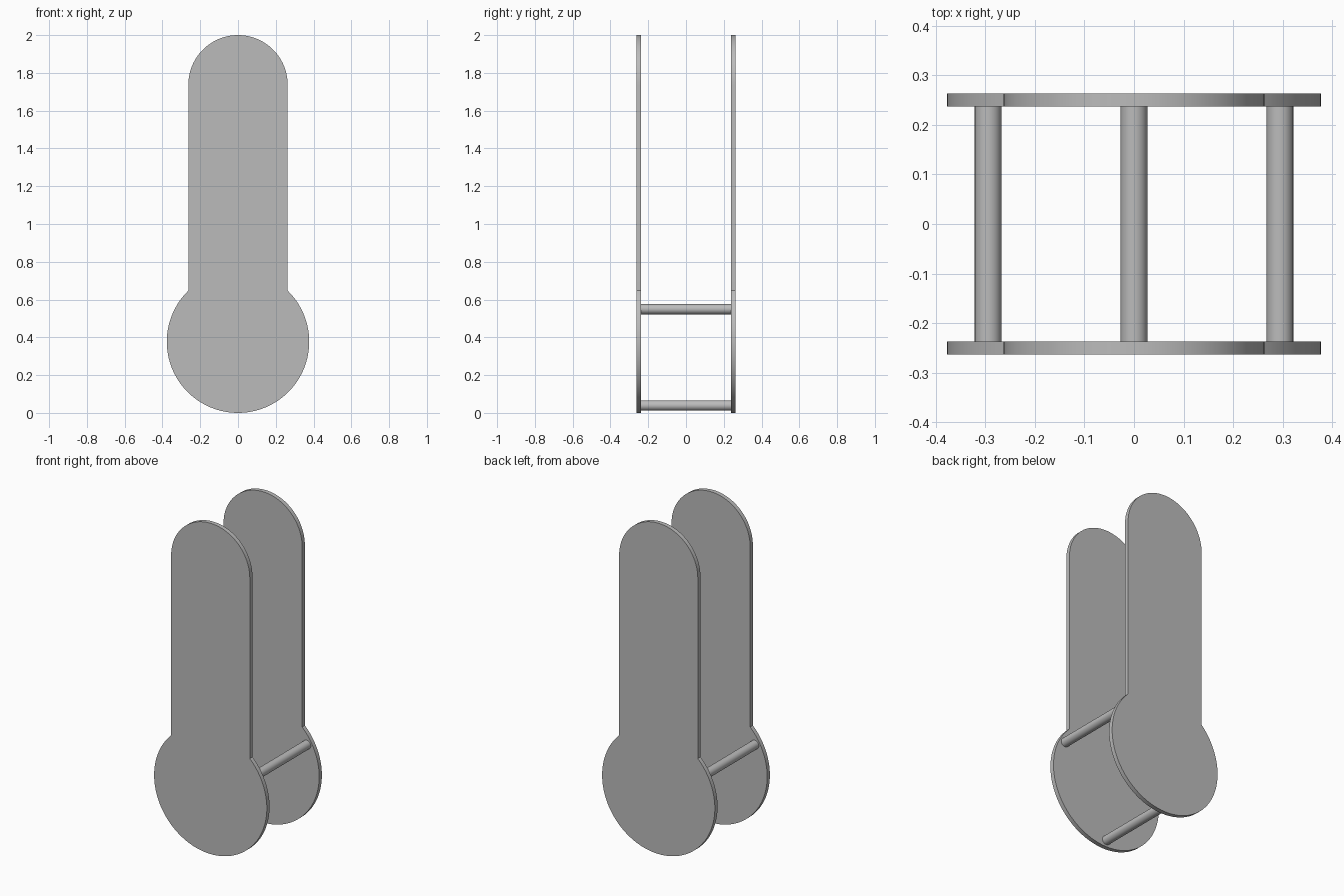
import bpy
import bmesh
from math import acos, cos, sin, pi, radians

DISC_R, DISC_Z = 0.377, 0.377
ARM_R = 0.263
CAP_Z = 2 - ARM_R
INNER_Y, OUTER_Y = 0.237, 0.263
ROD_R, ROD_RING = 0.027, 0.34

cube = bpy.data.objects.get("Cube")
if cube:
    bpy.data.objects.remove(cube, do_unlink=True)

grey = bpy.data.materials.new("plain grey")
grey.use_nodes = True
colour = (0.5, 0.5, 0.5, 1)
grey.diffuse_color = colour
grey.node_tree.nodes["Principled BSDF"].inputs["Base Color"].default_value = colour


def arc(radius, centre_z, start, end, steps):
    angles = [start + (end - start) * i / steps for i in range(steps + 1)]
    return [(radius * cos(a), centre_z + radius * sin(a)) for a in angles]


def extrude_profile(name, points, y0, y1):
    """Solid made by sweeping an x-z outline from y0 to y1."""
    bm = bmesh.new()
    face = bm.faces.new([bm.verts.new((x, y0, z)) for x, z in points])
    swept = bmesh.ops.extrude_face_region(bm, geom=[face], use_keep_orig=True)
    verts = [g for g in swept["geom"] if isinstance(g, bmesh.types.BMVert)]
    bmesh.ops.translate(bm, verts=verts, vec=(0, y1 - y0, 0))
    bmesh.ops.recalc_face_normals(bm, faces=bm.faces[:])
    mesh = bpy.data.meshes.new(name)
    bm.to_mesh(mesh)
    bm.free()
    mesh.materials.append(grey)
    obj = bpy.data.objects.new(name, mesh)
    bpy.context.collection.objects.link(obj)
    bpy.ops.object.select_all(action="DESELECT")
    obj.select_set(True)
    bpy.context.view_layer.objects.active = obj
    bpy.ops.object.shade_smooth_by_angle(angle=radians(30))
    return obj


# Side plates: round base running into a straight arm with a rounded top
neck = acos(ARM_R / DISC_R)
outline = arc(ARM_R, CAP_Z, 0, pi, 48) + arc(DISC_R, DISC_Z, pi - neck, 2 * pi + neck, 96)
extrude_profile("front_plate", outline, -OUTER_Y, -INNER_Y)
extrude_profile("back_plate", outline, INNER_Y, OUTER_Y)

# Three spacer rods evenly spread around the round base
for name, angle in (("left_rod", 30), ("right_rod", 150), ("bottom_rod", 270)):
    cx = ROD_RING * cos(radians(angle))
    cz = DISC_Z + 0.002 + ROD_RING * sin(radians(angle))
    circle = [(cx + x, z) for x, z in arc(ROD_R, cz, 0, 2 * pi, 32)[:-1]]
    extrude_profile(name, circle, -INNER_Y, INNER_Y)
